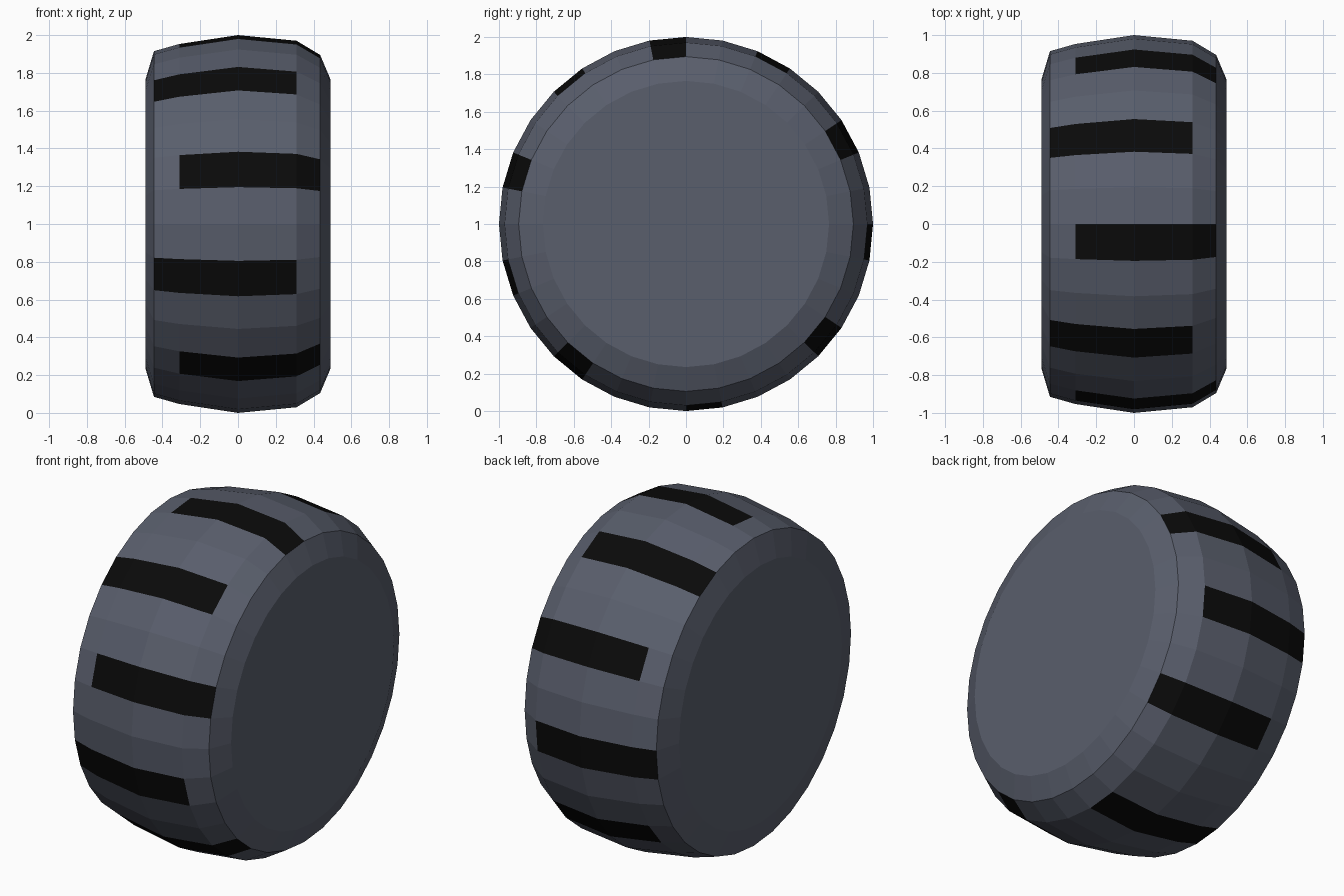
import bpy, bmesh
from math import cos, sin, pi

if "Cube" in bpy.data.objects:
    bpy.data.objects.remove(bpy.data.objects["Cube"])

SIDES = 32
# Cross-section from left cap to right cap: (x, radius)
PROFILE = [(-0.49, 0.765), (-0.445, 0.915), (-0.31, 0.953), (0.0, 1.0),
           (0.31, 0.97), (0.435, 0.895), (0.49, 0.765)]
# Segments carrying a dark groove, and the profile bands each groove spans
LEFT_GROOVES, LEFT_BANDS = (5, 11, 17, 24, 31), (1, 2, 3)
RIGHT_GROOVES, RIGHT_BANDS = (2, 8, 14, 20, 28), (2, 3, 4)


def material(name, color):
    mat = bpy.data.materials.new(name)
    mat.diffuse_color = (*color, 1.0)
    mat.use_nodes = True
    mat.node_tree.nodes["Principled BSDF"].inputs["Base Color"].default_value = mat.diffuse_color
    return mat


def ring(bm, x, r):
    return [bm.verts.new((x, r * cos(2 * pi * i / SIDES), 1 + r * sin(2 * pi * i / SIDES)))
            for i in range(SIDES)]


bm = bmesh.new()
rings = [ring(bm, x, r) for x, r in PROFILE]

# Tread and shoulders, with staggered dark grooves
for b, (a, c) in enumerate(zip(rings, rings[1:])):
    for i in range(SIDES):
        j = (i + 1) % SIDES
        face = bm.faces.new((a[i], a[j], c[j], c[i]))
        if (i in LEFT_GROOVES and b in LEFT_BANDS) or (i in RIGHT_GROOVES and b in RIGHT_BANDS):
            face.material_index = 1

# Flat side walls
bm.faces.new(rings[0])
bm.faces.new(rings[-1])
bmesh.ops.recalc_face_normals(bm, faces=bm.faces[:])

mesh = bpy.data.meshes.new("tyre")
bm.to_mesh(mesh)
bm.free()
mesh.materials.append(material("rubber", (0.1, 0.112, 0.15)))
mesh.materials.append(material("groove", (0.003, 0.003, 0.003)))
tyre = bpy.data.objects.new("tyre", mesh)
bpy.context.collection.objects.link(tyre)
